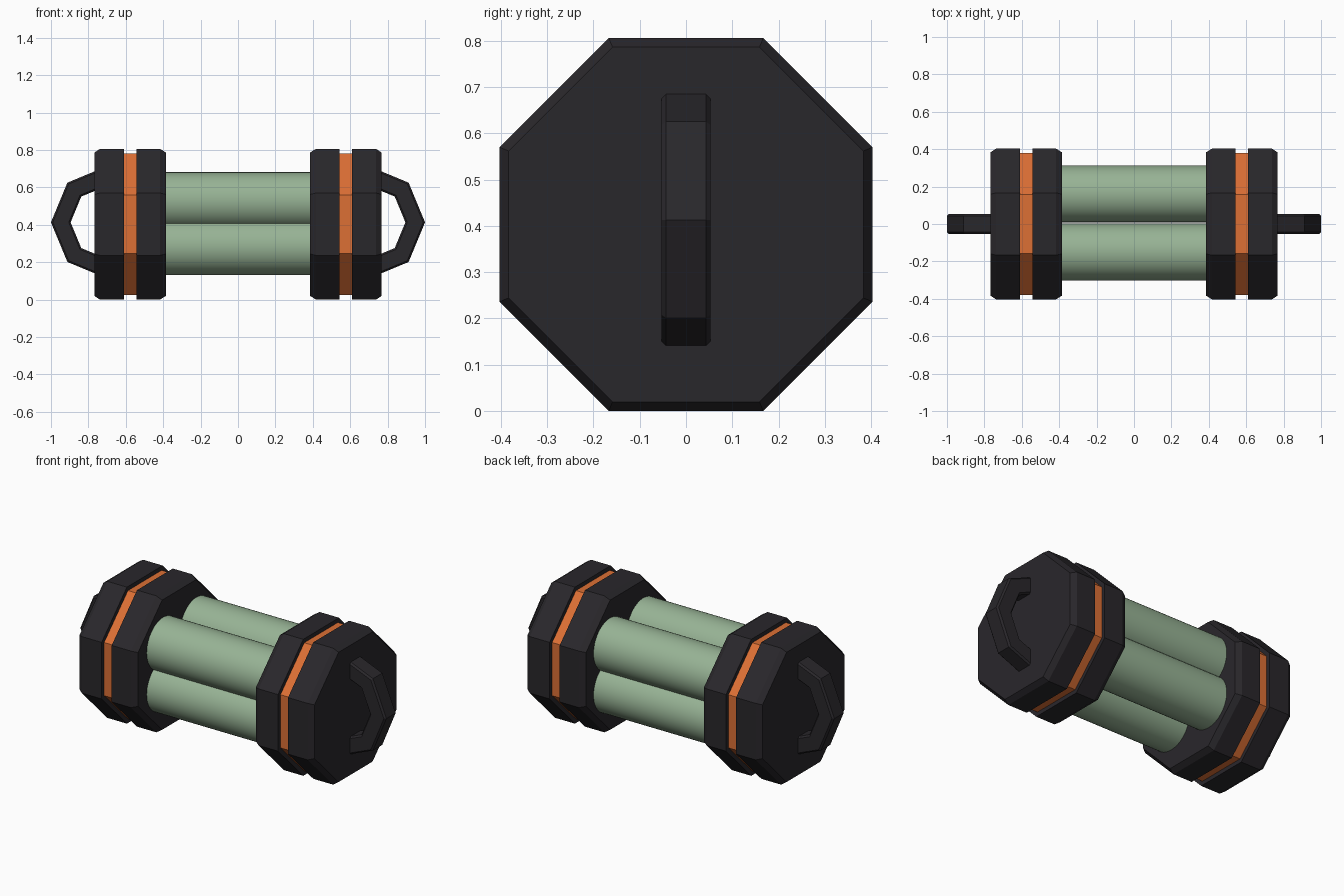
import bpy, bmesh
from math import pi, sin, cos

if "Cube" in bpy.data.objects:
    bpy.data.objects.remove(bpy.data.objects["Cube"])

ZC = 0.403   # height of the long axis


def material(name, rgb):
    m = bpy.data.materials.new(name)
    m.diffuse_color = (*rgb, 1)
    m.use_nodes = True
    m.node_tree.nodes["Principled BSDF"].inputs["Base Color"].default_value = m.diffuse_color
    return m


BLACK = material("black_rubber", (0.022, 0.020, 0.024))
ORANGE = material("orange", (0.72, 0.16, 0.035))
GREEN = material("pale_green", (0.31, 0.45, 0.30))


def make(name, rings, mat, closed=False):
    """Skin a list of equal-sized point rings; cap the ends or close the loop."""
    bm = bmesh.new()
    vs = [[bm.verts.new(p) for p in r] for r in rings]
    n = len(rings[0])
    for i in range(len(vs) if closed else len(vs) - 1):
        a, b = vs[i], vs[(i + 1) % len(vs)]
        for k in range(n):
            j = (k + 1) % n
            bm.faces.new((a[k], a[j], b[j], b[k]))
    if not closed:
        bm.faces.new(vs[0])
        bm.faces.new(vs[-1])
    bmesh.ops.recalc_face_normals(bm, faces=bm.faces[:])
    me = bpy.data.meshes.new(name)
    bm.to_mesh(me)
    bm.free()
    me.materials.append(mat)
    ob = bpy.data.objects.new(name, me)
    bpy.context.collection.objects.link(ob)
    return ob


def x_lathe(name, profile, n, mat, y=0, z=ZC, phase=0.0):
    """Sweep (x, radius) profile points around an axis parallel to x."""
    ang = [2 * pi * k / n + phase for k in range(n)]
    return make(name, [[(x, y + r * cos(a), z + r * sin(a)) for a in ang]
                       for x, r in profile], mat)


def octagon(name, profile, mat):
    # profile gives flat-to-flat half widths
    return x_lathe(name, [(x, h / cos(pi / 8)) for x, h in profile], 8, mat, phase=pi / 8)


for s, side in ((-1, "left"), (1, "right")):
    # octagonal end cap: two chamfered blocks with a recessed band between
    octagon(side + "_inner_cap", [(s * 0.385, 0.383), (s * 0.417, 0.403), (s * 0.543, 0.403)], BLACK)
    octagon(side + "_outer_cap", [(s * 0.609, 0.403), (s * 0.738, 0.403), (s * 0.768, 0.383)], BLACK)
    octagon(side + "_band", [(s * 0.53, 0.379), (s * 0.62, 0.379)], ORANGE)

    # faceted half-ring handle with chamfered edges, ends buried in the cap
    section = [(0.195, -0.043), (0.205, -0.053), (0.290, -0.053), (0.300, -0.043),
               (0.300, 0.043), (0.290, 0.053), (0.205, 0.053), (0.195, 0.043)]
    rings = [[(s * (0.70 + r * cos(a)), y, 0.413 + r * sin(a)) for r, y in section]
             for a in (-pi / 2, -pi / 4, 0, pi / 4, pi / 2)]
    make(side + "_handle", rings, BLACK)

# four round tubes joining the caps
for y, depth in ((-0.150, "front"), (0.161, "back")):
    for z, level in ((0.283, "lower"), (0.529, "upper")):
        tube = x_lathe(f"{depth}_{level}_tube", [(-0.42, 0.152), (0.42, 0.152)],
                       48, GREEN, y, z)
        for f in tube.data.polygons:
            f.use_smooth = len(f.vertices) == 4
